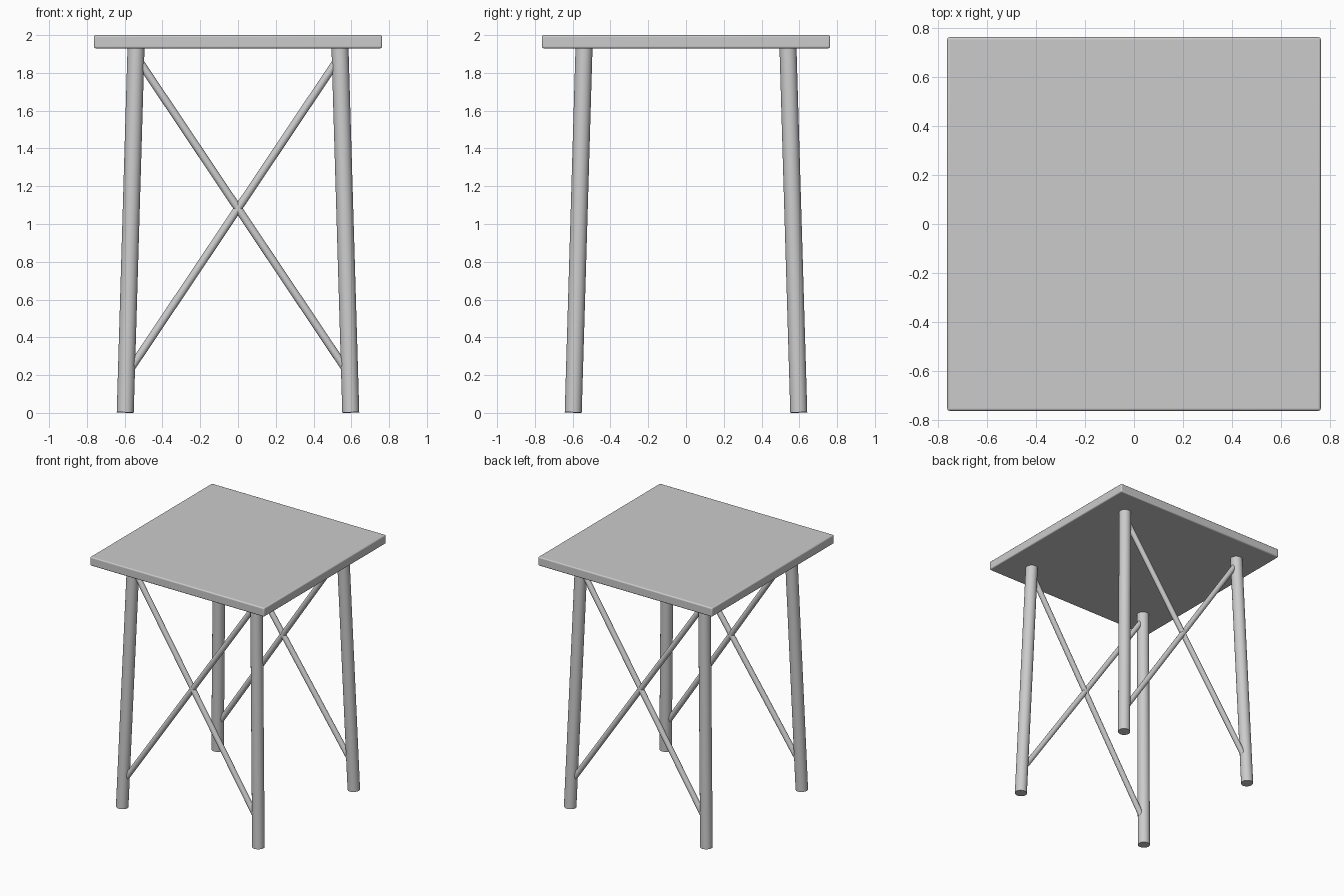
import bpy
from mathutils import Vector

if "Cube" in bpy.data.objects:
    bpy.data.objects.remove(bpy.data.objects["Cube"])

grey = bpy.data.materials.new("plain grey")
grey.diffuse_color = (0.6, 0.6, 0.6, 1)
grey.use_nodes = True
grey.node_tree.nodes["Principled BSDF"].inputs["Base Color"].default_value = grey.diffuse_color


def finish(obj, name):
    obj.name = name
    obj.data.materials.append(grey)
    bpy.ops.object.shade_smooth_by_angle()


def rod(name, a, b, radius, sides):
    """Round bar from point a to point b."""
    a, b = Vector(a), Vector(b)
    axis = b - a
    bpy.ops.mesh.primitive_cylinder_add(
        vertices=sides, radius=radius, depth=axis.length, location=(a + b) / 2,
        rotation=axis.to_track_quat('Z', 'Y').to_euler())
    finish(bpy.context.object, name)


def spread(z):
    """Distance of the leg axis from the centre at height z."""
    return 0.597 - 0.057 * z / 1.93


# Square top with softened edges
bpy.ops.mesh.primitive_cube_add(size=1, location=(0, 0, 1.965))
top = bpy.context.object
top.scale = (1.526, 1.526, 0.07)
bpy.ops.object.transform_apply(location=False, rotation=False, scale=True)
bevel = top.modifiers.new("soft edges", 'BEVEL')
bevel.width = 0.009
bevel.segments = 3
finish(top, "table_top")

for sy, side in ((-1, "front"), (1, "back")):
    for sx, hand in ((-1, "left"), (1, "right")):
        # Splayed leg
        lo, hi = spread(0), spread(1.935)
        rod(f"{side}_{hand}_leg", (sx * lo, sy * lo, 0.002),
            (sx * hi, sy * hi, 1.935), 0.045, 32)
        # Diagonal brace, rising from this leg to the opposite one
        z0, z1 = 0.2, 1.89
        rod(f"{side}_{hand}_brace", (sx * spread(z0), sy * spread(z0), z0),
            (-sx * spread(z1), sy * spread(z1), z1), 0.021, 16)
